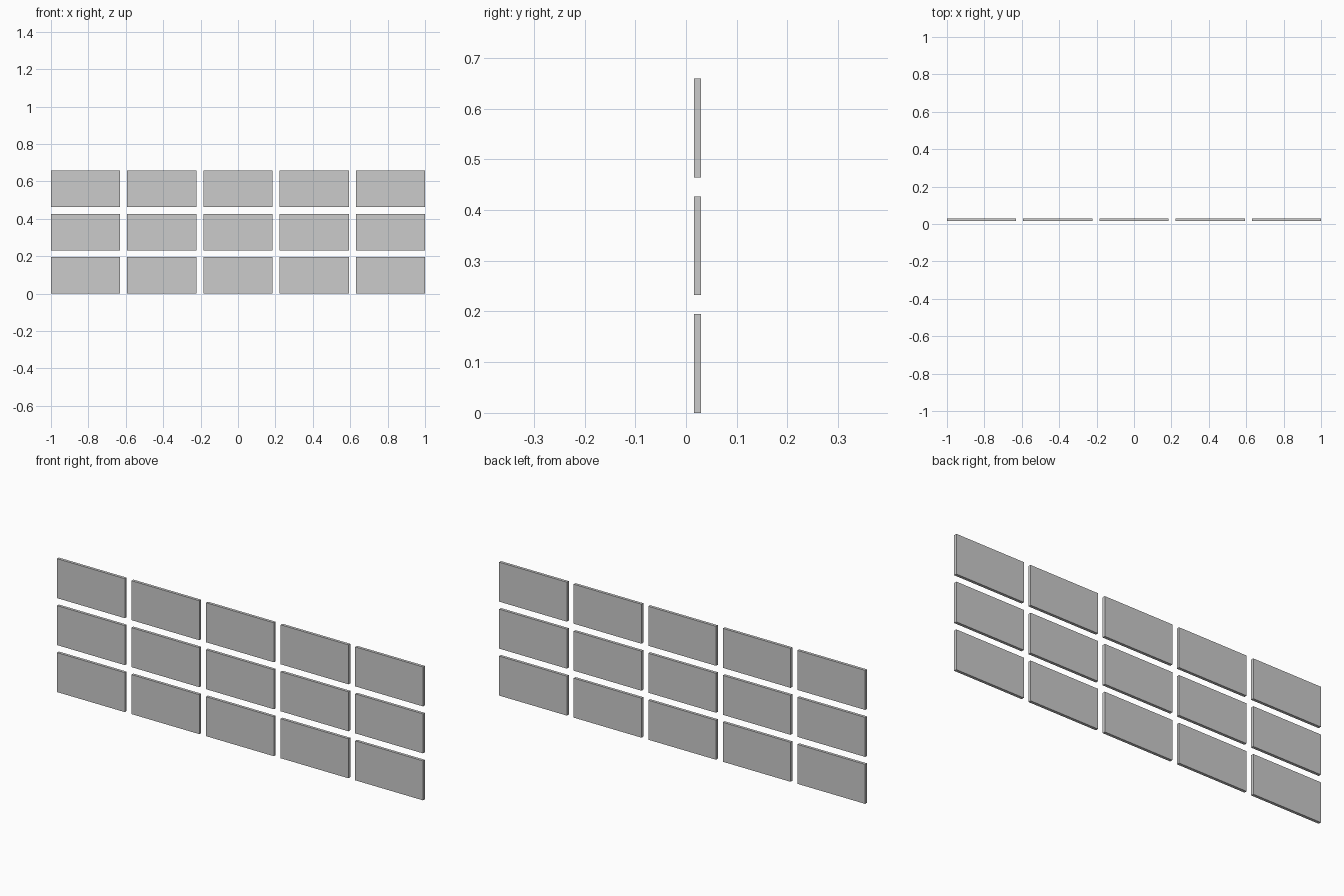
import bpy

if "Cube" in bpy.data.objects:
    bpy.data.objects.remove(bpy.data.objects["Cube"])

COLS, ROWS = 5, 3
W, H, T = 0.3704, 0.195, 0.014     # panel width, height, thickness
GAP = 0.037
Y = 0.0228                         # centre depth of the panels


def panel(name, x, z):
    bpy.ops.mesh.primitive_cube_add(size=1, location=(x, Y, z))
    ob = bpy.context.object
    ob.name = name
    ob.scale = (W, T, H)
    bpy.ops.object.transform_apply(location=False, rotation=False, scale=True)
    return ob


# Grid of flat rectangular panels, bottom row on the floor
for r in range(ROWS):
    for c in range(COLS):
        x = (c - (COLS - 1) / 2) * (W + GAP)
        z = H / 2 + r * (H + GAP)
        panel(f"panel_row{r + 1}_col{c + 1}", x, z)
